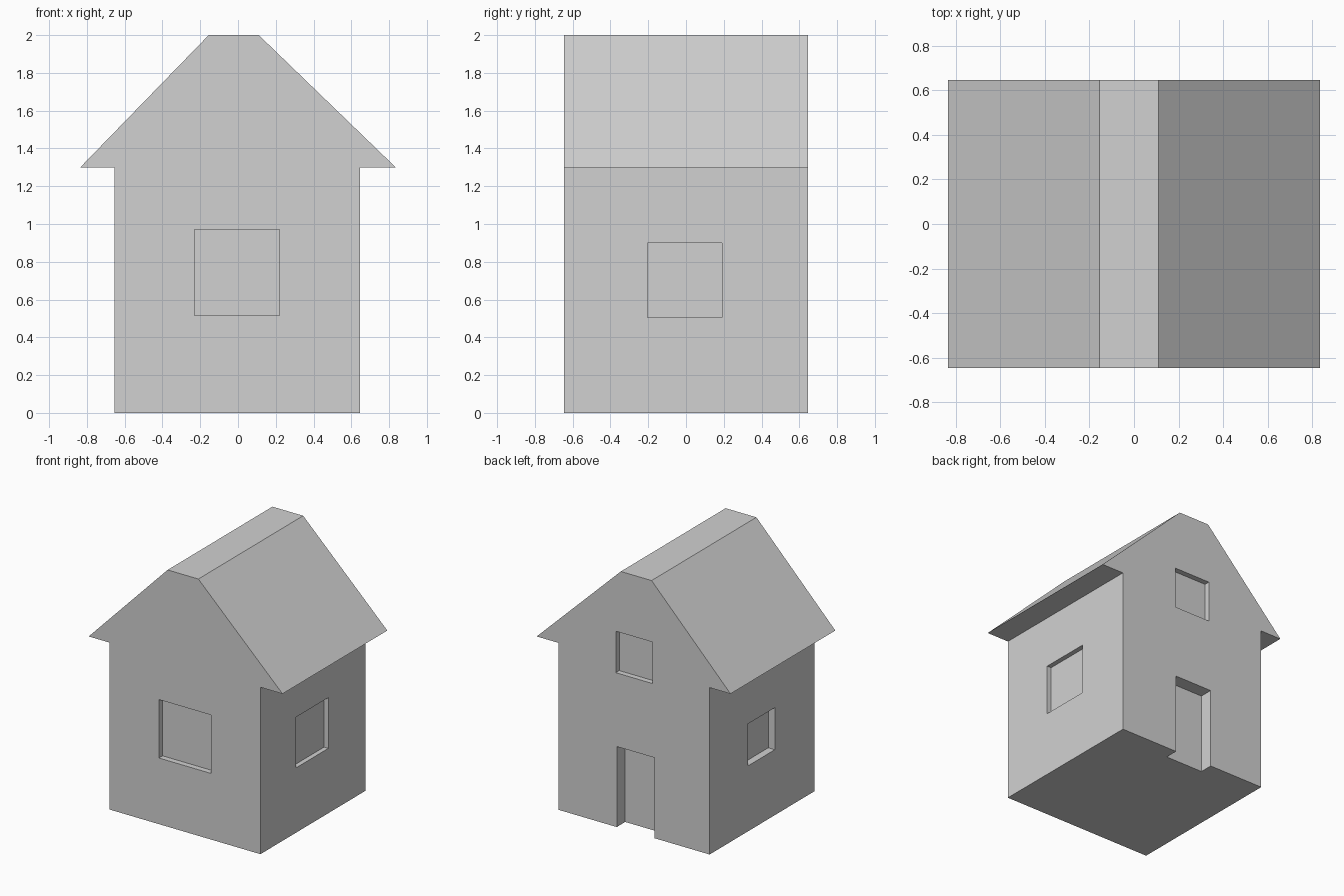
import bpy
import bmesh

cube = bpy.data.objects.get("Cube")
if cube:
    bpy.data.objects.remove(cube, do_unlink=True)

# Single plain grey
grey = bpy.data.materials.new("light_grey")
grey.use_nodes = True
colour = (0.64, 0.64, 0.64, 1)
grey.diffuse_color = colour
grey.node_tree.nodes["Principled BSDF"].inputs["Base Color"].default_value = colour

LEFT, RIGHT, DEPTH = -0.655, 0.645, 0.645
EAVE, TOP = 1.3, 2.0


def make_object(name, bm):
    bmesh.ops.recalc_face_normals(bm, faces=bm.faces)
    mesh = bpy.data.meshes.new(name)
    bm.to_mesh(mesh)
    bm.free()
    mesh.materials.append(grey)
    obj = bpy.data.objects.new(name, mesh)
    bpy.context.collection.objects.link(obj)
    return obj


# House body: gable outline with overhanging eaves, extruded front to back
outline = [(LEFT, 0), (RIGHT, 0), (RIGHT, EAVE), (0.835, EAVE),
           (0.11, TOP), (-0.155, TOP), (-0.835, EAVE), (LEFT, EAVE)]
bm = bmesh.new()
gable = bm.faces.new([bm.verts.new((x, -DEPTH, z)) for x, z in outline])
sweep = bmesh.ops.extrude_face_region(bm, geom=[gable], use_keep_orig=True)
moved = [v for v in sweep["geom"] if isinstance(v, bmesh.types.BMVert)]
bmesh.ops.translate(bm, verts=moved, vec=(0, 2 * DEPTH, 0))
house = make_object("house", bm)


# Shallow openings are cut with hidden boxes
def cut(name, low, high):
    bm = bmesh.new()
    bmesh.ops.create_cube(bm, size=1)
    for v in bm.verts:
        v.co = [b if c > 0 else a for c, a, b in zip(v.co, low, high)]
    cutter = make_object(name + "_cutter", bm)
    cutter.hide_render = True
    cutter.hide_set(True)
    mod = house.modifiers.new(name, "BOOLEAN")
    mod.operation = "DIFFERENCE"
    mod.solver = "EXACT"
    mod.object = cutter
    return cutter


OUT = 0.1
cutters = [
    cut("front_window", (-0.23, -DEPTH - OUT, 0.515), (0.22, -DEPTH + 0.045, 0.97)),
    cut("left_window", (RIGHT - 0.037, -0.205, 0.505), (RIGHT + OUT, 0.19, 0.9)),
    cut("right_window", (LEFT - OUT, -0.157, 0.51), (LEFT + 0.056, 0.174, 0.837)),
    cut("attic_window", (-0.163, DEPTH - 0.043, 1.2), (0.153, DEPTH + OUT, 1.523)),
    cut("back_door", (-0.18, DEPTH - 0.104, -OUT), (0.145, DEPTH + OUT, 0.627)),
]

# Bake the cuts and drop the cutters
bpy.context.view_layer.update()
graph = bpy.context.evaluated_depsgraph_get()
carved = bpy.data.meshes.new_from_object(house.evaluated_get(graph))
house.modifiers.clear()
house.data = carved
for cutter in cutters:
    bpy.data.objects.remove(cutter, do_unlink=True)
